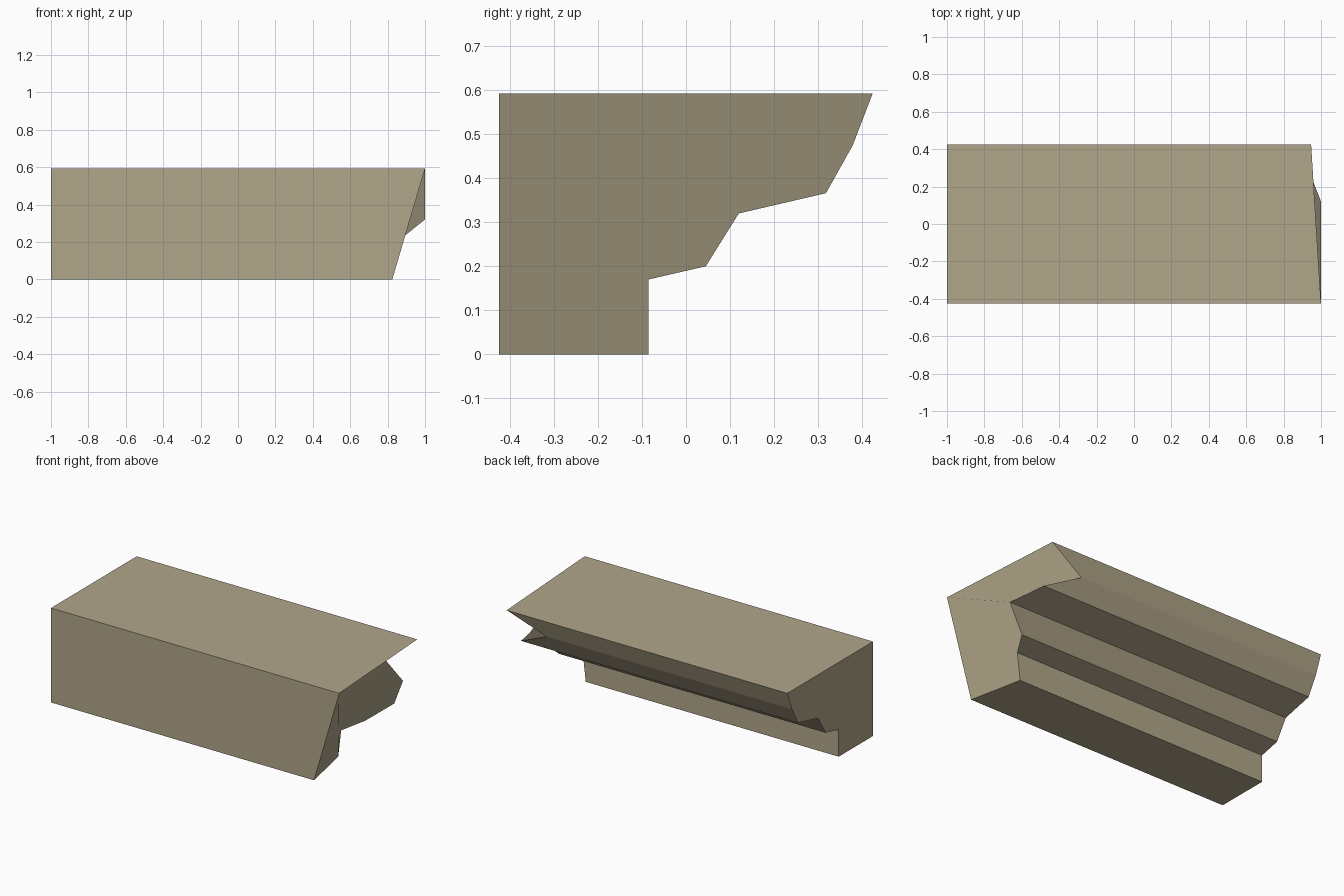
import bpy
import bmesh

cube = bpy.data.objects.get("Cube")
if cube:
    bpy.data.objects.remove(cube, do_unlink=True)

# Plain stone colour
stone = bpy.data.materials.new("warm_stone")
stone.use_nodes = True
colour = (0.44, 0.38, 0.255, 1.0)
stone.diffuse_color = colour
stone.node_tree.nodes["Principled BSDF"].inputs["Base Color"].default_value = colour

# Moulding section (y, z), each with the x where its edge meets the broken end
section = [
    (-0.425, 0.0, 0.825),
    (-0.085, 0.0, 0.755),
    (-0.085, 0.17, 0.775),
    (0.045, 0.2, 0.85),
    (0.12, 0.32, 1.0),
    (0.318, 0.366, 0.922),
    (0.379, 0.475, 0.7),
    (0.424, 0.592, 0.947),
    (-0.425, 0.592, 1.0),
]

# Run the section from the square end to the broken end
bm = bmesh.new()
square_end = [bm.verts.new((-1, y, z)) for y, z, x in section]
broken_end = [bm.verts.new((x, y, z)) for y, z, x in section]
count = len(section)
for i in range(count):
    j = (i + 1) % count
    bm.faces.new((square_end[i], square_end[j], broken_end[j], broken_end[i]))
bm.faces.new(square_end[::-1])
bm.faces.new(broken_end)
bmesh.ops.recalc_face_normals(bm, faces=bm.faces)

mesh = bpy.data.meshes.new("cornice_block")
bm.to_mesh(mesh)
bm.free()
mesh.materials.append(stone)
cornice = bpy.data.objects.new("cornice_block", mesh)
bpy.context.collection.objects.link(cornice)
